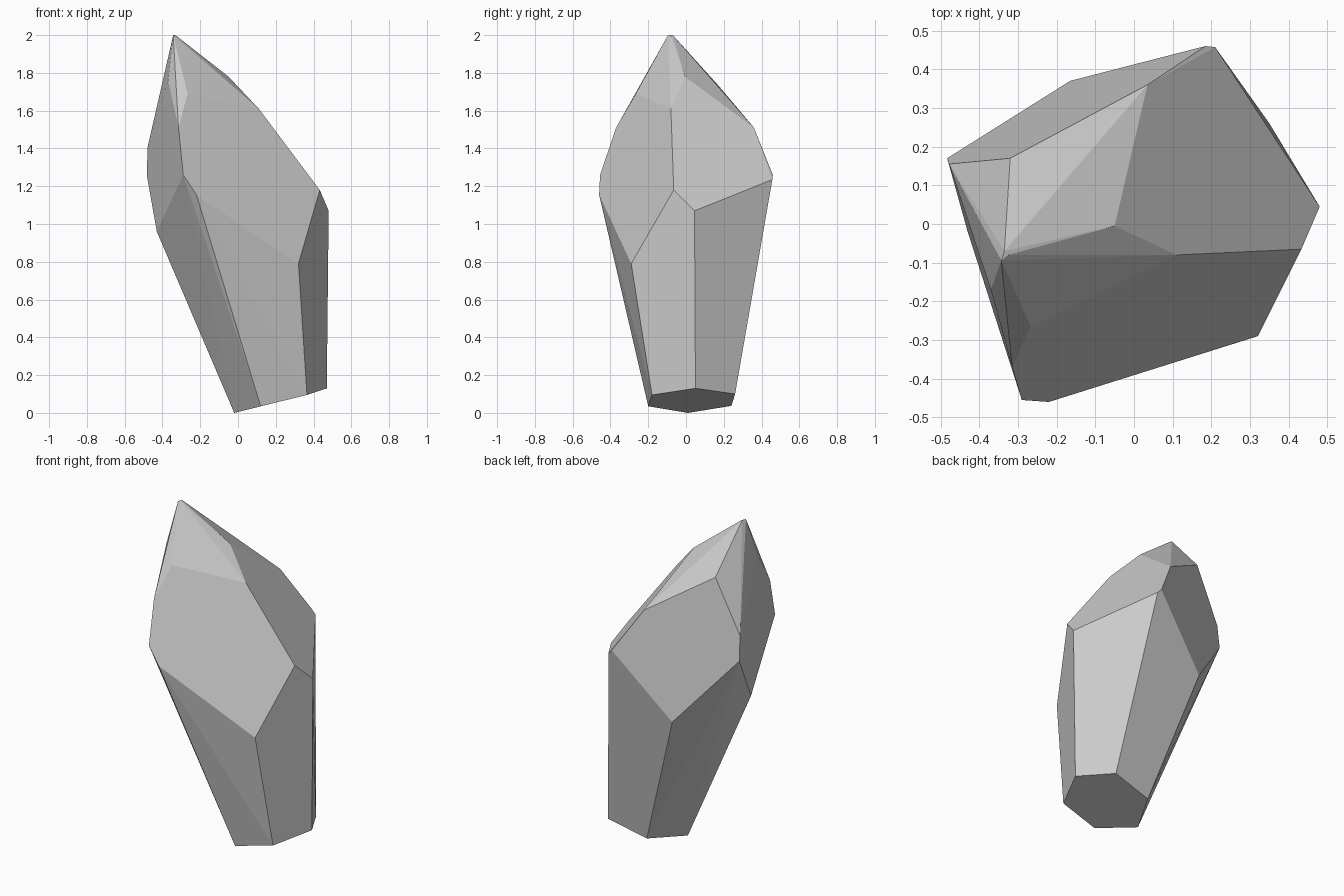
import bpy, bmesh, math

# Crystal corners, grouped in rings from the base to the tip
base = [(-0.02, 0.01, 0.0), (0.12, -0.20, 0.035), (0.365, -0.18, 0.095),
        (0.47, 0.05, 0.13), (0.35, 0.26, 0.10), (0.10, 0.24, 0.037)]
girdle = [(0.32, -0.29, 0.79), (0.48, 0.045, 1.07), (0.21, 0.457, 1.235),
          (-0.165, 0.37, 0.876), (-0.43, -0.02, 0.96), (-0.22, -0.46, 1.155)]
shoulder = [(0.433, -0.065, 1.18), (0.185, 0.46, 1.26), (-0.483, 0.17, 1.26),
            (-0.478, 0.155, 1.41), (-0.29, -0.455, 1.26), (-0.315, -0.37, 1.51)]
crown = [(0.035, 0.36, 1.51), (0.11, -0.08, 1.61), (-0.05, -0.005, 1.78),
         (-0.32, 0.17, 1.735), (-0.37, -0.17, 1.76), (-0.267, -0.265, 1.69)]
tip = [(-0.343, -0.095, 2.0), (-0.325, -0.08, 1.995), (-0.335, -0.07, 2.0)]

# Faceted solid: convex hull, then merge coplanar triangles into facets
bm = bmesh.new()
for p in base + girdle + shoulder + crown + tip:
    bm.verts.new(p)
bmesh.ops.convex_hull(bm, input=bm.verts[:])
loose = [v for v in bm.verts if not v.link_faces]
bmesh.ops.delete(bm, geom=loose, context='VERTS')
bmesh.ops.dissolve_limit(bm, angle_limit=math.radians(4),
                         verts=bm.verts[:], edges=bm.edges[:])
bmesh.ops.recalc_face_normals(bm, faces=bm.faces[:])

mesh = bpy.data.meshes.new("crystal")
bm.to_mesh(mesh)
bm.free()
crystal = bpy.data.objects.new("crystal", mesh)
bpy.context.collection.objects.link(crystal)
